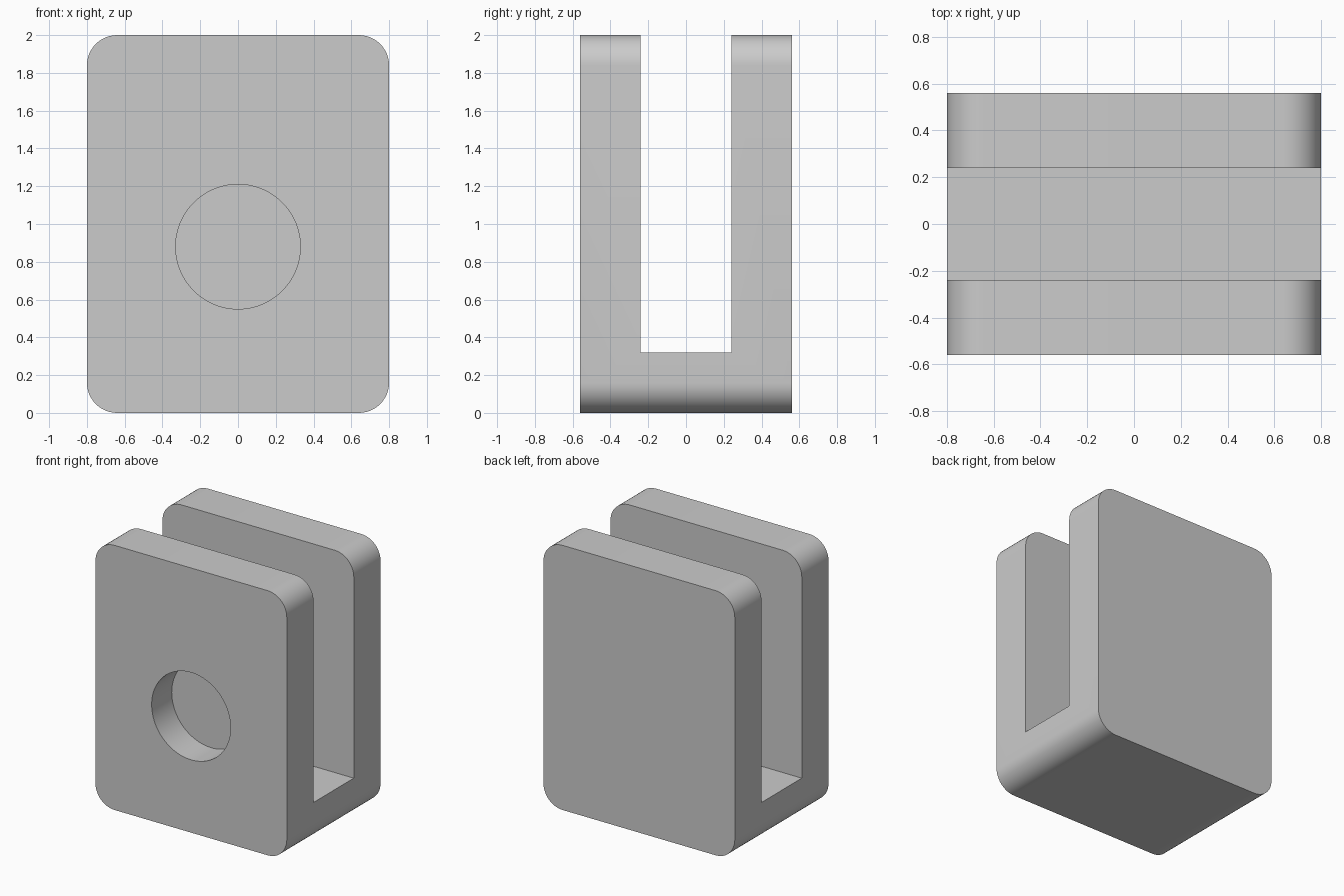
import bpy
import bmesh
import math
from mathutils import Matrix, Vector

cube = bpy.data.objects.get("Cube")
if cube:
    bpy.data.objects.remove(cube, do_unlink=True)

WIDTH, DEPTH, HEIGHT = 1.6, 1.12, 2.0
CORNER = 0.16
SLOT_WIDTH, SLOT_FLOOR = 0.48, 0.32
HOLE_RADIUS, HOLE_Z, HOLE_DEPTH = 0.33, 0.88, 0.24

grey = bpy.data.materials.new("plain grey")
grey.use_nodes = True
colour = (0.6, 0.6, 0.6, 1)
grey.diffuse_color = colour
grey.node_tree.nodes["Principled BSDF"].inputs["Base Color"].default_value = colour


def make_object(name, bm):
    bmesh.ops.recalc_face_normals(bm, faces=bm.faces)
    mesh = bpy.data.meshes.new(name)
    bm.to_mesh(mesh)
    bm.free()
    mesh.materials.append(grey)
    obj = bpy.data.objects.new(name, mesh)
    bpy.context.collection.objects.link(obj)
    return obj


def box(size, centre):
    bm = bmesh.new()
    bmesh.ops.create_cube(bm, size=1)
    bmesh.ops.scale(bm, vec=size, verts=bm.verts)
    bmesh.ops.translate(bm, vec=centre, verts=bm.verts)
    return bm


# Block with its four front-to-back edges rounded
bm = box((WIDTH, DEPTH, HEIGHT), (0, 0, HEIGHT / 2))
long_edges = [e for e in bm.edges
              if abs(e.verts[0].co.y - e.verts[1].co.y) > DEPTH / 2]
bmesh.ops.bevel(bm, geom=long_edges, offset=CORNER, segments=12,
                profile=0.5, affect='EDGES')
body = make_object("clevis_block", bm)

# Slot between the two upright plates
slot = make_object("slot_cutter", box((WIDTH * 2, SLOT_WIDTH, HEIGHT * 2),
                                      (0, 0, SLOT_FLOOR + HEIGHT)))

# Blind round hole in the front plate
bm = bmesh.new()
bmesh.ops.create_cone(
    bm, cap_ends=True, segments=96, radius1=HOLE_RADIUS, radius2=HOLE_RADIUS,
    depth=HOLE_DEPTH * 2,
    matrix=Matrix.Translation(Vector((0, -DEPTH / 2, HOLE_Z)))
    @ Matrix.Rotation(math.pi / 2, 4, 'X'))
hole = make_object("hole_cutter", bm)

# Cut, apply and remove the cutters
bpy.context.view_layer.objects.active = body
bpy.ops.object.select_all(action='DESELECT')
body.select_set(True)
for cutter in (slot, hole):
    cutter.hide_render = True
    mod = body.modifiers.new(cutter.name, 'BOOLEAN')
    mod.operation = 'DIFFERENCE'
    mod.solver = 'EXACT'
    mod.object = cutter
    bpy.ops.object.modifier_apply(modifier=mod.name)
    bpy.data.objects.remove(cutter, do_unlink=True)

bpy.ops.object.shade_smooth_by_angle(angle=math.radians(30))
